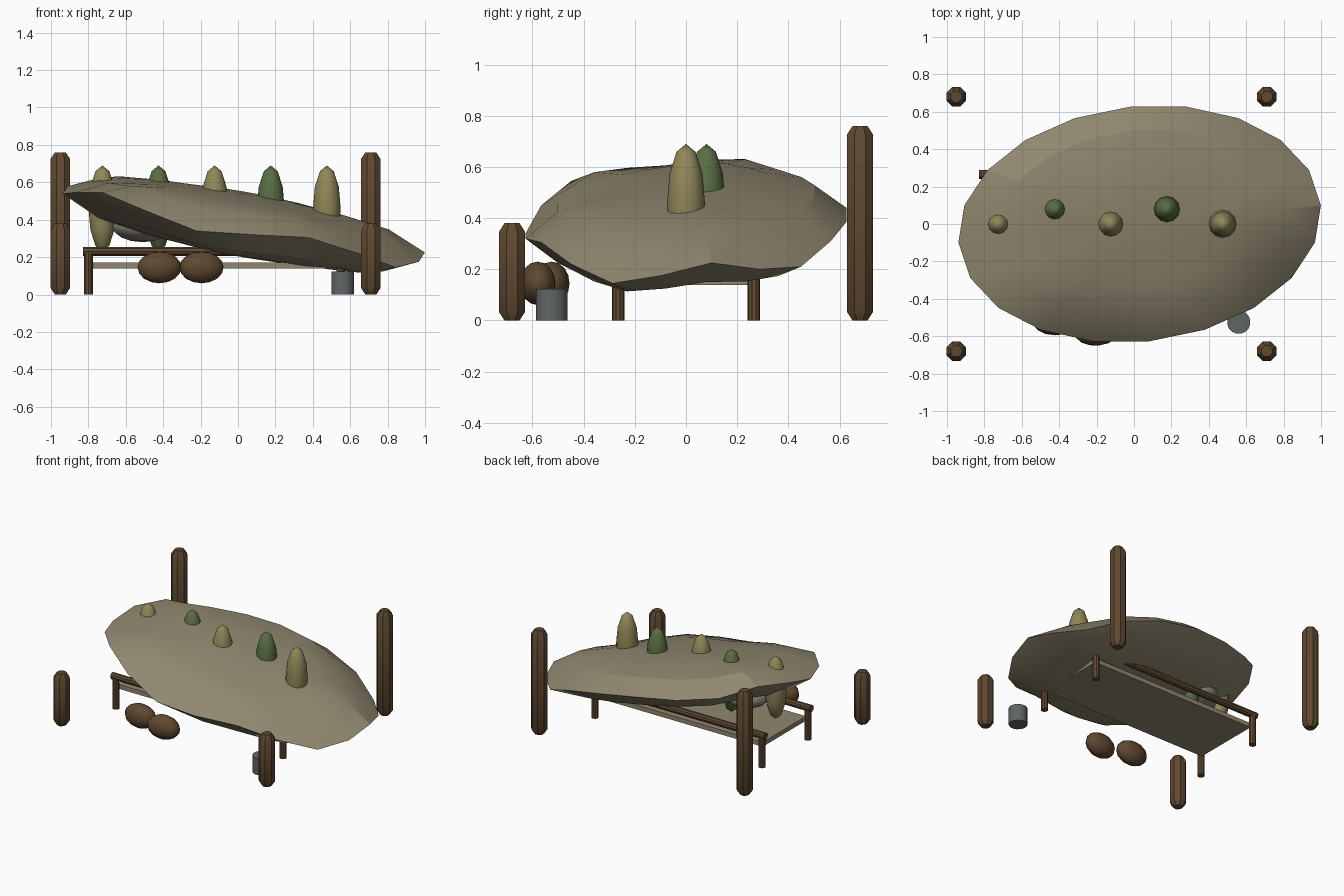
import bpy, bmesh, math
from mathutils import Matrix, Vector

cube = bpy.data.objects.get("Cube")
if cube:
    bpy.data.objects.remove(cube, do_unlink=True)


def material(name, rgb):
    m = bpy.data.materials.new(name)
    m.use_nodes = True
    m.diffuse_color = (*rgb, 1)
    m.node_tree.nodes["Principled BSDF"].inputs["Base Color"].default_value = (*rgb, 1)
    return m


wood = material("brown wood", (0.115, 0.065, 0.03))
cloth = material("tan cloth", (0.28, 0.245, 0.16))
olive = material("olive leaf", (0.28, 0.24, 0.10))
green = material("green leaf", (0.10, 0.155, 0.055))
metal = material("dark grey metal", (0.12, 0.13, 0.13))
linen = material("grey linen", (0.25, 0.23, 0.19))


def finish(name, bm, mat, smooth=35):
    bmesh.ops.recalc_face_normals(bm, faces=bm.faces)
    mesh = bpy.data.meshes.new(name)
    bm.to_mesh(mesh)
    bm.free()
    mesh.materials.append(mat)
    ob = bpy.data.objects.new(name, mesh)
    bpy.context.collection.objects.link(ob)
    bpy.ops.object.select_all(action="DESELECT")
    ob.select_set(True)
    bpy.context.view_layer.objects.active = ob
    bpy.ops.object.shade_smooth_by_angle(angle=math.radians(smooth))
    return ob


def lathe(name, profile, sides, mat, at=(0, 0, 0), matrix=None):
    """Closed solid of revolution around z from (radius, height) pairs."""
    bm = bmesh.new()
    rings = []
    for r, z in profile:
        rings.append([bm.verts.new((r * math.cos(a), r * math.sin(a), z))
                      for a in (math.tau * (i + 0.5) / sides for i in range(sides))])
    for lo, hi in zip(rings, rings[1:]):
        for i in range(sides):
            j = (i + 1) % sides
            bm.faces.new((lo[i], lo[j], hi[j], hi[i]))
    bm.faces.new(rings[0])
    bm.faces.new(rings[-1])
    bm.transform(Matrix.Translation(at) @ (matrix or Matrix()))
    return finish(name, bm, mat)


def ellipsoid(name, at, radii, mat, segments=14, rings=8, turn=0, smooth=60):
    bm = bmesh.new()
    bmesh.ops.create_uvsphere(bm, u_segments=segments, v_segments=rings, radius=1)
    bm.transform(Matrix.Translation(at) @ Matrix.Rotation(turn, 4, "Z")
                 @ Matrix.Diagonal((*radii, 1)))
    return finish(name, bm, mat, smooth)


# Corner posts with chamfered ends: tall at the back, short at the front
for x, side in ((-0.95, "right"), (0.71, "left")):
    for y, h, end in ((0.68, 0.76, "back"), (-0.68, 0.38, "front")):
        lathe(f"{end}_{side}_post",
              [(0.032, 0), (0.056, 0.035), (0.056, h - 0.035), (0.032, h)],
              8, wood, (x, y, 0))

# Cot: legs, long rails and a thin bed
lie = Matrix.Rotation(math.pi / 2, 4, "Y")
for y, end in ((0.265, "back"), (-0.265, "front")):
    lathe(f"{end}_cot_rail", [(0.025, -0.83), (0.025, 0.58)], 10, wood, (0, y, 0.23), lie)
    for x, side in ((-0.8, "right"), (0.55, "left")):
        lathe(f"{end}_{side}_cot_leg", [(0.025, 0), (0.025, 0.225)], 10, wood, (x, y, 0))
bm = bmesh.new()
bmesh.ops.create_cube(bm, size=1)
bm.transform(Matrix.Translation((-0.125, 0, 0.155)) @ Matrix.Diagonal((1.34, 0.5, 0.032, 1)))
finish("cot_bed", bm, cloth)
ellipsoid("pillow", (-0.51, 0, 0.365), (0.165, 0.18, 0.085), linen)

# Canopy: a tilted, lens-shaped cloth with an uneven rim
rim = [0.225, 0.20, 0.21, 0.31, 0.385, 0.44, 0.47, 0.51, 0.59, 0.58,
       0.54, 0.545, 0.545, 0.45, 0.34, 0.32, 0.305, 0.22, 0.145, 0.175]
count = len(rim)


def canopy_point(i, r, sign):
    a = math.tau * (i + 0.5) / count
    y = 0.635 * r * math.sin(a)
    x = 0.03 + 0.965 * r * math.cos(a) + 0.16 * y
    tilt = lambda u, v: 0.38 - 0.18 * u + 0.1 * v
    sag = rim[i] - tilt(x / r, y / r) if r > 0 else 0
    return Vector((x, y, tilt(x, y) + sag * r ** 4 + sign * 0.165 * math.sqrt(1 - r * r)))


bm = bmesh.new()
edge = [bm.verts.new(canopy_point(i, 1, 0)) for i in range(count)]
for sign in (1, -1):
    outer = edge
    for r in (0.8, 0.55, 0.28):
        inner = [bm.verts.new(canopy_point(i, r, sign)) for i in range(count)]
        for i in range(count):
            j = (i + 1) % count
            bm.faces.new((outer[i], outer[j], inner[j], inner[i]))
        outer = inner
    pole = bm.verts.new(canopy_point(0, 0, sign))
    for i in range(count):
        bm.faces.new((outer[i], outer[(i + 1) % count], pole))
finish("canopy", bm, cloth, 24)

# Row of pointed leaf tufts through the canopy, in alternating colours
for i in range(5):
    ellipsoid(f"leaf_tuft_{i + 1}", (-0.725 + 0.3 * i, 0.08 * (i % 2), 0.46),
              (0.074, 0.074, 0.23), green if i % 2 else olive, 12, 6)

# Two sacks and a bucket by the front
ellipsoid("right_sack", (-0.42, -0.525, 0.145), (0.12, 0.07, 0.085), wood)
ellipsoid("left_sack", (-0.195, -0.58, 0.145), (0.12, 0.07, 0.085), wood, turn=0.1)
lathe("bucket", [(0.0625, 0), (0.0625, 0.122)], 16, metal, (0.56, -0.525, 0))
